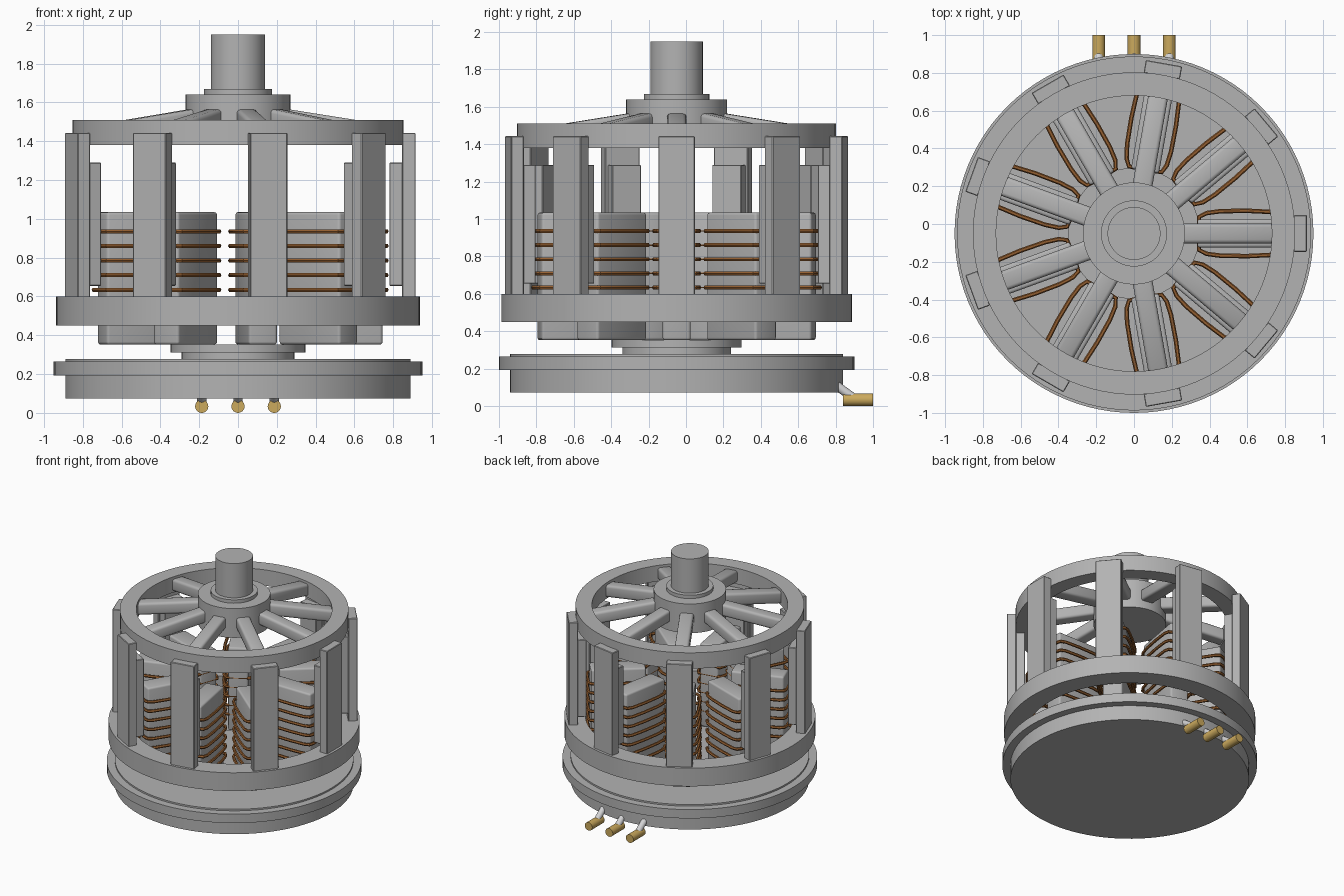
import bpy, bmesh, math
from mathutils import Vector, Matrix

if "Cube" in bpy.data.objects:
    bpy.data.objects.remove(bpy.data.objects["Cube"], do_unlink=True)

AXIS_Y = -0.05      # the round body sits slightly forward of the terminals
COUNT = 9           # repeated parts around the axis


def material(name, rgb):
    m = bpy.data.materials.new(name)
    m.use_nodes = True
    m.diffuse_color = (*rgb, 1)
    m.node_tree.nodes["Principled BSDF"].inputs["Base Color"].default_value = (*rgb, 1)
    return m


GREY = material("metal grey", (0.45, 0.45, 0.45))
SILVER = material("bright silver", (0.65, 0.65, 0.66))
COPPER = material("copper brown", (0.30, 0.115, 0.03))
BRASS = material("brass gold", (0.60, 0.40, 0.11))


def add(name, mesh, mat=None, angle=0.0):
    ob = bpy.data.objects.new(name, mesh)
    bpy.context.collection.objects.link(ob)
    ob.location = (0, AXIS_Y, 0)
    ob.rotation_euler.z = angle
    if mat and not mesh.materials:
        mesh.materials.append(mat)
    return ob


def smooth(ob):
    bpy.ops.object.select_all(action='DESELECT')
    ob.select_set(True)
    bpy.context.view_layer.objects.active = ob
    bpy.ops.object.shade_smooth_by_angle(angle=math.radians(35))


def lathe(name, profile, closed=False, steps=96):
    """Spin an (r, z) profile around the axis."""
    bm = bmesh.new()
    vs = [bm.verts.new((r, 0, z)) for r, z in profile]
    es = [bm.edges.new(p) for p in zip(vs, vs[1:])]
    if closed:
        es.append(bm.edges.new((vs[-1], vs[0])))
    bmesh.ops.spin(bm, geom=vs + es, cent=(0, 0, 0), axis=(0, 0, 1),
                   angle=math.tau, steps=steps, use_duplicate=False)
    bmesh.ops.remove_doubles(bm, verts=bm.verts, dist=1e-5)
    bmesh.ops.recalc_face_normals(bm, faces=bm.faces)
    me = bpy.data.meshes.new(name)
    bm.to_mesh(me)
    bm.free()
    ob = add(name, me, GREY)
    smooth(ob)
    return ob


def block_mesh(name, r0, r1, width, z0, z1, bevel, drop=0.0, segments=1):
    """Radial block along +x; drop lowers its outer end."""
    bm = bmesh.new()
    bmesh.ops.create_cube(bm, size=1)
    for v in bm.verts:
        outer = v.co.x > 0
        v.co = Vector((r1 if outer else r0, v.co.y * width,
                       (z1 if v.co.z > 0 else z0) - (drop if outer else 0)))
    bmesh.ops.bevel(bm, geom=bm.edges[:], offset=bevel, segments=segments,
                    affect='EDGES', profile=0.5)
    me = bpy.data.meshes.new(name)
    bm.to_mesh(me)
    bm.free()
    return me


def around(name, mesh, mat):
    obs = [add(f"{name}_{i + 1}", mesh, mat, math.tau * i / COUNT) for i in range(COUNT)]
    smooth(obs[0])


def rod(name, a, b, radius, mat):
    a, b = Vector(a), Vector(b)
    bm = bmesh.new()
    rot = (b - a).to_track_quat('Z', 'Y').to_matrix().to_4x4()
    bmesh.ops.create_cone(bm, cap_ends=True, segments=24, radius1=radius, radius2=radius,
                          depth=(b - a).length, matrix=Matrix.Translation((a + b) / 2) @ rot)
    me = bpy.data.meshes.new(name)
    bm.to_mesh(me)
    bm.free()
    ob = add(name, me, mat)
    ob.location = (0, 0, 0)
    smooth(ob)


# Base plate with flange and stepped pedestal
lathe("base_plate", [(0, 0.073), (0.89, 0.073), (0.89, 0.192), (0.95, 0.192), (0.95, 0.265),
                     (0.89, 0.265), (0.89, 0.278), (0.29, 0.278), (0.29, 0.312),
                     (0.347, 0.312), (0.347, 0.352), (0, 0.352)])

# Rotor rings, hub and shaft
lathe("lower_ring", [(0.78, 0.45), (0.937, 0.45), (0.937, 0.60), (0.78, 0.60)], True)
lathe("upper_ring", [(0.73, 1.38), (0.853, 1.38), (0.853, 1.51), (0.73, 1.51)], True)
lathe("hub_and_shaft", [(0, 1.40), (0.27, 1.40), (0.27, 1.64), (0.175, 1.64), (0.175, 1.668),
                        (0.14, 1.668), (0.14, 1.95), (0, 1.95)], steps=64)

# Spokes, upright bars, magnets and stator teeth
around("spoke", block_mesh("spoke", 0.24, 0.745, 0.105, 1.47, 1.568, 0.02, 0.08, 3), GREY)
around("upright_bar", block_mesh("upright_bar", 0.846, 0.915, 0.195, 0.59, 1.443, 0.004), GREY)
around("magnet", block_mesh("magnet", 0.78, 0.85, 0.165, 0.655, 1.29, 0.004), GREY)
around("stator_tooth", block_mesh("stator_tooth", 0.335, 0.745, 0.15, 0.352, 1.035, 0.015, 0, 3), GREY)

# Copper windings: stacked wire loops around each tooth
half = [(0.345, 0.06), (0.345, 0.088), (0.385, 0.108), (0.46, 0.118),
        (0.60, 0.120), (0.72, 0.114), (0.755, 0.10), (0.765, 0.07)]
loop = half + [(x, -y) for x, y in reversed(half)]
curve = bpy.data.curves.new("winding", 'CURVE')
curve.dimensions = '3D'
curve.bevel_depth = 0.012
curve.bevel_resolution = 1
for row in range(7):
    s = curve.splines.new('POLY')
    s.points.add(len(loop) - 1)
    s.use_cyclic_u = True
    for p, (x, y) in zip(s.points, loop):
        p.co = (x, y, 0.483 + 0.0755 * row, 1)
source = add("winding_path", curve)
bpy.context.view_layer.update()
wire = bpy.data.meshes.new_from_object(
    source.evaluated_get(bpy.context.evaluated_depsgraph_get()))
bpy.data.objects.remove(source, do_unlink=True)
wire.materials.clear()
around("winding", wire, COPPER)

# Three terminals at the back
for side, x in (("right", -0.187), ("middle", 0), ("left", 0.187)):
    rod(f"terminal_lead_{side}", (x, 0.77, 0.135), (x, 0.90, 0.04), 0.024, SILVER)
    rod(f"terminal_{side}", (x, 0.84, 0.034), (x, 1.0, 0.034), 0.034, BRASS)
